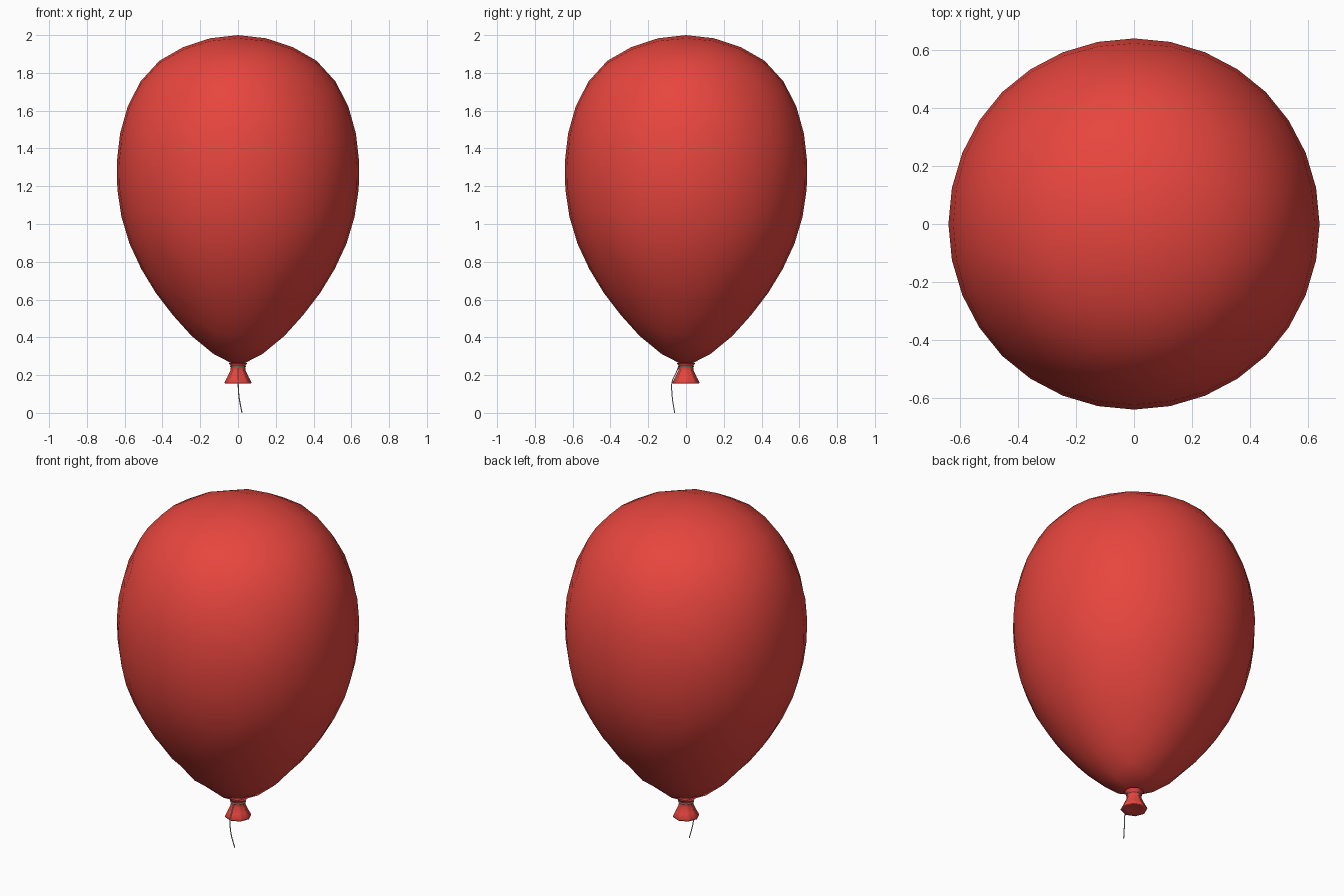
import bpy, bmesh, math
from mathutils import Vector

if "Cube" in bpy.data.objects:
    bpy.data.objects.remove(bpy.data.objects["Cube"])

red = bpy.data.materials.new("red_rubber")
red.diffuse_color = (0.8, 0.06, 0.048, 1)
red.use_nodes = True
red.node_tree.nodes["Principled BSDF"].inputs["Base Color"].default_value = red.diffuse_color


def make_object(name, bm, mat=None):
    bmesh.ops.recalc_face_normals(bm, faces=bm.faces)
    for f in bm.faces:
        f.smooth = True
    me = bpy.data.meshes.new(name)
    bm.to_mesh(me)
    bm.free()
    ob = bpy.data.objects.new(name, me)
    bpy.context.collection.objects.link(ob)
    if mat:
        me.materials.append(mat)
    return ob


# Balloon body: a cube-sphere whose latitudes follow a teardrop profile
profile = [Vector(p) for p in (
    (0, 2.0), (0.12, 1.99), (0.22, 1.965), (0.33, 1.92), (0.43, 1.855),
    (0.52, 1.75), (0.59, 1.61), (0.632, 1.45), (0.645, 1.28), (0.635, 1.12),
    (0.6, 0.96), (0.54, 0.81), (0.45, 0.655), (0.36, 0.535), (0.26, 0.42),
    (0.17, 0.34), (0.09, 0.285), (0.04, 0.255), (0, 0.245))]
arc = [0.0]
for a, b in zip(profile, profile[1:]):
    arc.append(arc[-1] + (b - a).length)


def on_profile(t):
    d = min(max(t, 0), 1) * arc[-1]
    for i in range(len(arc) - 1):
        if d <= arc[i + 1]:
            return profile[i].lerp(profile[i + 1], (d - arc[i]) / (arc[i + 1] - arc[i]))
    return profile[-1]


bm = bmesh.new()
bmesh.ops.create_cube(bm, size=2)
bmesh.ops.subdivide_edges(bm, edges=bm.edges[:], cuts=7, use_grid_fill=True)
for v in bm.verts:
    d = Vector([math.tan(c * math.pi / 4) for c in v.co]).normalized()
    r, z = on_profile(math.acos(max(-1, min(1, d.z))) / math.pi)
    ang = math.atan2(d.y, d.x)
    v.co = (r * math.cos(ang), r * math.sin(ang), z)
make_object("balloon_body", bm, red)

# Flared, pleated neck below the knot, with a shallow hollow underneath
bm = bmesh.new()
sides = 24
rings = []
for r, z, pleat in ((0.05, 0.265, 0), (0.036, 0.248, 0.04), (0.037, 0.225, 0.08),
                    (0.052, 0.19, 0.08), (0.068, 0.162, 0.05), (0.066, 0.156, 0.05),
                    (0.04, 0.165, 0.05)):
    ring = []
    for i in range(sides):
        a = 2 * math.pi * i / sides
        k = r * (1 + pleat * math.cos(8 * a))
        ring.append(bm.verts.new((k * math.cos(a), k * math.sin(a), z)))
    rings.append(ring)
for lo, hi in zip(rings, rings[1:]):
    for i in range(sides):
        j = (i + 1) % sides
        bm.faces.new((lo[i], lo[j], hi[j], hi[i]))
bm.faces.new(rings[-1])
make_object("balloon_neck", bm, red)


# String: a loop tied round the neck and a short hanging tail
def string(name, points, closed=False):
    cu = bpy.data.curves.new(name, 'CURVE')
    cu.dimensions = '3D'
    cu.bevel_depth = 0.003
    cu.bevel_resolution = 1
    cu.resolution_u = 4
    cu.use_fill_caps = True
    sp = cu.splines.new('NURBS')
    sp.points.add(len(points) - 1)
    for p, co in zip(sp.points, points):
        p.co = (*co, 1)
    sp.order_u = 3
    sp.use_endpoint_u = not closed
    sp.use_cyclic_u = closed
    ob = bpy.data.objects.new(name, cu)
    bpy.context.collection.objects.link(ob)


string("string_loop", [(0.042 * math.cos(i * math.pi / 5), 0.042 * math.sin(i * math.pi / 5), 0.246)
                       for i in range(10)], True)
string("string_tail", [(0, -0.039, 0.246), (0, -0.052, 0.21), (0, -0.078, 0.165),
                       (0.004, -0.074, 0.09), (0.012, -0.068, 0.045), (0.021, -0.06, 0.001)])
